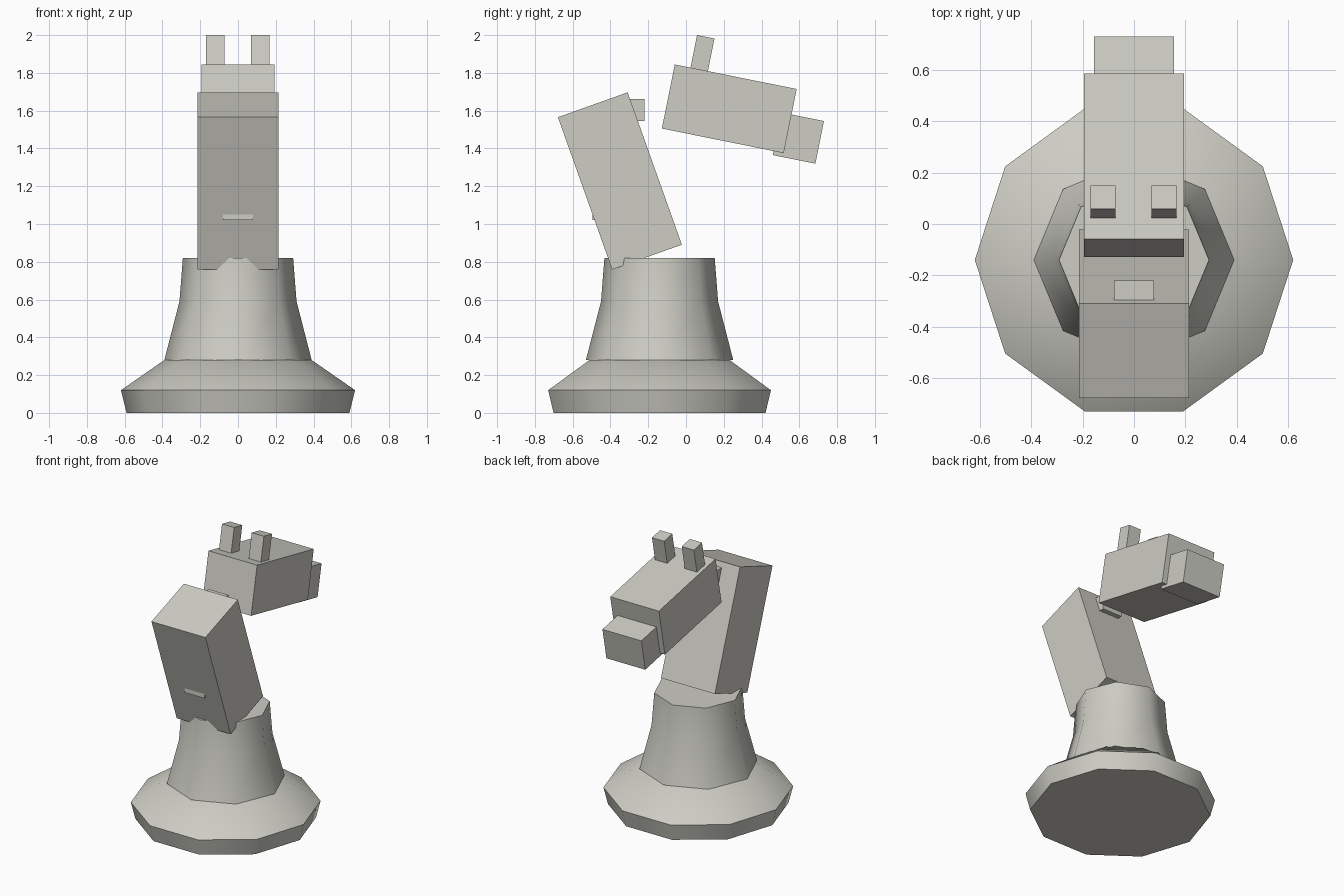
import bpy, bmesh
from math import radians, sin, cos, tau

cube = bpy.data.objects.get("Cube")
if cube:
    bpy.data.objects.remove(cube, do_unlink=True)

# One warm grey stone colour
STONE = (0.61, 0.605, 0.55, 1)
stone = bpy.data.materials.new("warm grey stone")
stone.use_nodes = True
stone.diffuse_color = STONE
stone.node_tree.nodes["Principled BSDF"].inputs["Base Color"].default_value = STONE


def add_object(name, bm):
    bmesh.ops.recalc_face_normals(bm, faces=bm.faces)
    mesh = bpy.data.meshes.new(name)
    bm.to_mesh(mesh)
    bm.free()
    mesh.materials.append(stone)
    obj = bpy.data.objects.new(name, mesh)
    bpy.context.collection.objects.link(obj)
    return obj


def box(name, centre, size, tilt=0):
    bm = bmesh.new()
    bmesh.ops.create_cube(bm, size=1)
    bmesh.ops.scale(bm, vec=size, verts=bm.verts)
    obj = add_object(name, bm)
    obj.location = centre
    obj.rotation_euler.x = radians(tilt)
    return obj


def turned(name, sides, profile, y):
    """Capped solid with a polygonal section, from (radius, height) pairs."""
    bm = bmesh.new()
    rings = [[bm.verts.new((r * cos(tau * i / sides), y + r * sin(tau * i / sides), z))
              for i in range(sides)] for r, z in profile]
    for low, high in zip(rings, rings[1:]):
        for i in range(sides):
            j = (i + 1) % sides
            bm.faces.new((low[i], low[j], high[j], high[i]))
    bm.faces.new(rings[0][::-1])
    bm.faces.new(rings[-1])
    obj = add_object(name, bm)
    bpy.ops.object.select_all(action='DESELECT')
    obj.select_set(True)
    bpy.context.view_layer.objects.active = obj
    bpy.ops.object.shade_smooth_by_angle(angle=radians(50))
    return obj


# Pedestal
AXIS_Y = -0.14
turned("base", 10, [(0.59, 0), (0.62, 0.12), (0.39, 0.28)], AXIS_Y)
turned("body", 8, [(0.39, 0.28), (0.31, 0.59), (0.292, 0.82)], AXIS_Y)

# Leaning neck with the small block ends that poke through it
box("neck", (0, -0.35, 1.228), (0.43, 0.392, 0.856), 19.6)
box("neck_back_block", (0, -0.31, 1.603), (0.156, 0.18, 0.115))
box("neck_front_tab", (0, -0.455, 1.038), (0.16, 0.08, 0.036))

# Head, muzzle and ears share one tilt
HEAD_TILT = -11.4
box("head", (0, 0.229, 1.61), (0.388, 0.658, 0.346), HEAD_TILT)
box("muzzle", (0, 0.595, 1.455), (0.31, 0.23, 0.23), HEAD_TILT)
for side, x in (("right", -0.12), ("left", 0.117)):
    box(side + "_ear", (x, 0.085, 1.893), (0.097, 0.094, 0.2), HEAD_TILT)
